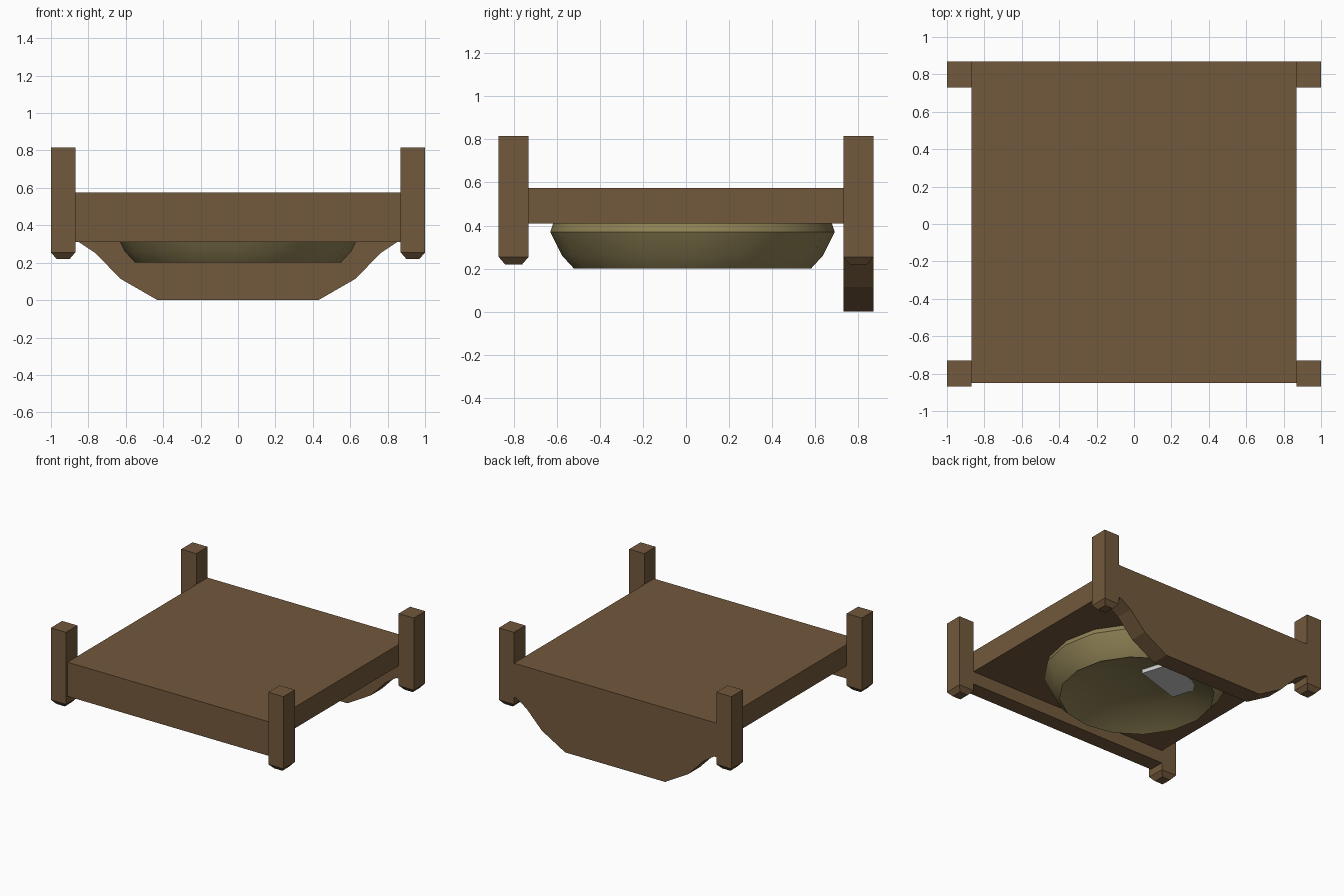
import bpy, bmesh, math
from mathutils import Matrix

if "Cube" in bpy.data.objects:
    bpy.data.objects.remove(bpy.data.objects["Cube"])


def material(name, rgb):
    m = bpy.data.materials.new(name)
    m.diffuse_color = (*rgb, 1)
    m.use_nodes = True
    m.node_tree.nodes["Principled BSDF"].inputs["Base Color"].default_value = m.diffuse_color
    return m


WOOD = material("brown wood", (0.17, 0.10, 0.045))
OLIVE = material("olive", (0.27, 0.22, 0.09))


def finish(name, bm, mat=None, smooth=False):
    bmesh.ops.recalc_face_normals(bm, faces=bm.faces)
    me = bpy.data.meshes.new(name)
    bm.to_mesh(me)
    bm.free()
    ob = bpy.data.objects.new(name, me)
    bpy.context.collection.objects.link(ob)
    if mat:
        me.materials.append(mat)
    if smooth:
        bpy.ops.object.select_all(action='DESELECT')
        ob.select_set(True)
        bpy.context.view_layer.objects.active = ob
        bpy.ops.object.shade_smooth_by_angle(angle=math.radians(40))
    return ob


def prism(name, profile, y0, y1, mat):
    # extrude an x-z outline along y
    bm = bmesh.new()
    face = bm.faces.new([bm.verts.new((x, y0, z)) for x, z in profile])
    ext = bmesh.ops.extrude_face_region(bm, geom=[face])["geom"]
    bmesh.ops.translate(bm, vec=(0, y1 - y0, 0),
                        verts=[v for v in ext if isinstance(v, bmesh.types.BMVert)])
    return finish(name, bm, mat)


def rings(name, loops, mat, smooth=False):
    # skin closed loops together and cap both ends
    bm = bmesh.new()
    rows = [[bm.verts.new(p) for p in loop] for loop in loops]
    n = len(rows[0])
    for a, b in zip(rows, rows[1:]):
        for i in range(n):
            j = (i + 1) % n
            bm.faces.new((a[i], a[j], b[j], b[i]))
    bm.faces.new(rows[0])
    bm.faces.new(rows[-1])
    return finish(name, bm, mat, smooth)


# top slab
prism("top_slab", [(-.87, .41), (.87, .41), (.87, .575), (-.87, .575)], -.85, .87, WOOD)

# front panel hanging below the slab
prism("front_panel", [(-.87, .31), (.87, .31), (.87, .42), (-.87, .42)], -.85, -.73, WOOD)

# shaped back board reaching the ground
half = [(.43, 0), (.63, .115), (.76, .25), (.85, .31), (.87, .31), (.87, .42)]
prism("back_board", half + [(-x, z) for x, z in reversed(half)], .73, .87, WOOD)

# four corner posts with chamfered lower ends
for sx, side in ((-1, "left"), (1, "right")):
    for sy, end in ((-1, "front"), (1, "back")):
        cx, cy = sx * .935, sy * .80
        rings(f"{end}_{side}_post",
              [[(cx + hx * a, cy + hy * b, z) for a, b in ((-1, -1), (1, -1), (1, 1), (-1, 1))]
               for hx, hy, z in ((.035, .04, .22), (.065, .07, .255), (.065, .07, .815))], WOOD)

# round padded ring with a recessed floor, opening downwards
N = 16
profile = [(.645, .415), (.66, .37), (.605, .26), (.55, .20), (.345, .30)]
rings("round_basin",
      [[(r * math.cos(2 * math.pi * i / N), .03 + r * math.sin(2 * math.pi * i / N), z)
        for i in range(N)] for r, z in profile], OLIVE, smooth=True)

# small grey block in the basin
bm = bmesh.new()
bmesh.ops.create_cube(bm, size=1, matrix=Matrix.Translation((-.13, .26, .287))
                      @ Matrix.Rotation(math.radians(17.5), 4, 'Z')
                      @ Matrix.Diagonal((.40, .24, .035, 1)))
finish("grey_block", bm)
